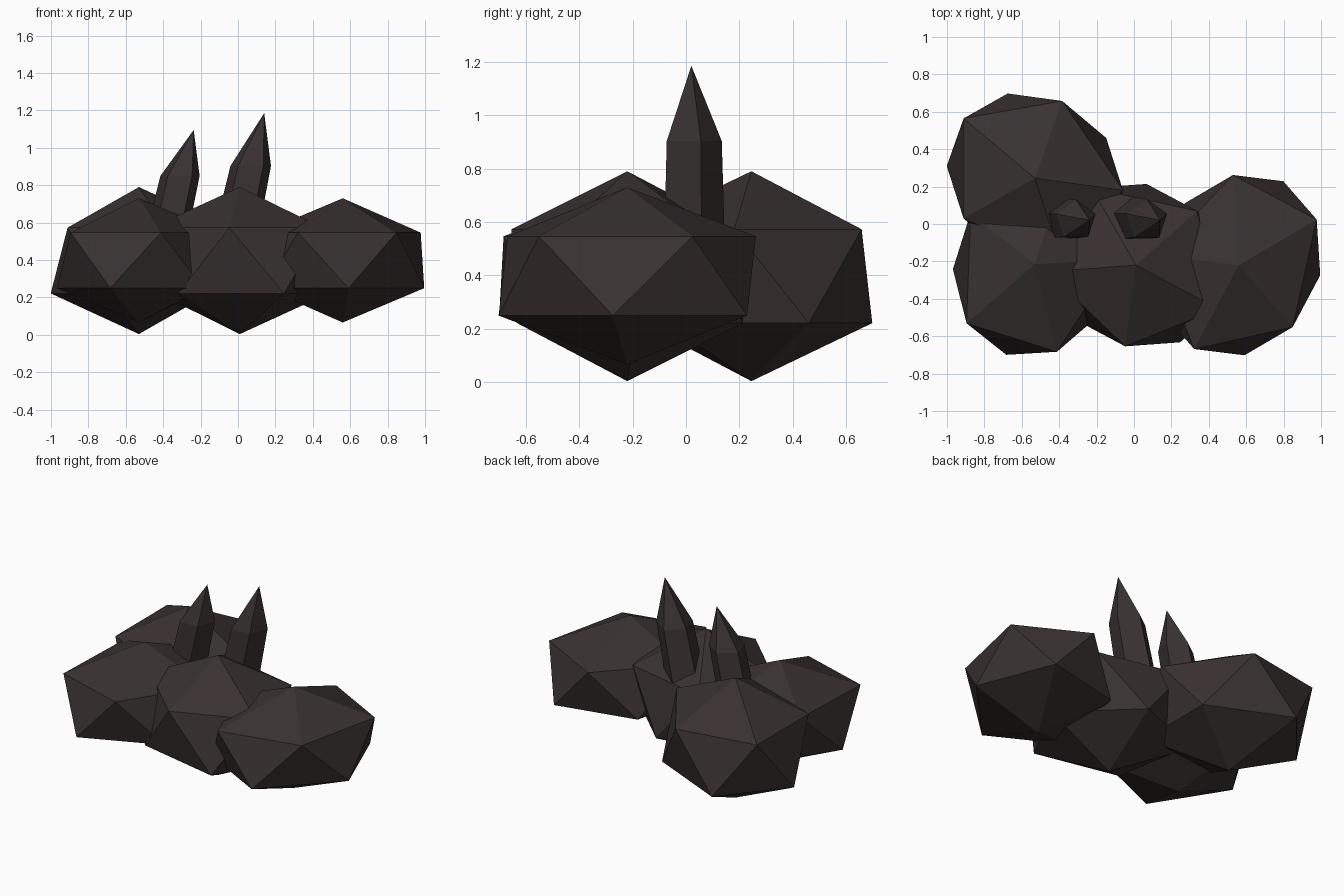
import bpy, bmesh
from math import radians, sin, cos, pi

cube = bpy.data.objects.get("Cube")
if cube:
    bpy.data.objects.remove(cube)

COLOR = (0.042, 0.031, 0.031, 1)
stone = bpy.data.materials.new("dark stone")
stone.use_nodes = True
stone.diffuse_color = COLOR
bsdf = stone.node_tree.nodes["Principled BSDF"]
bsdf.inputs["Base Color"].default_value = COLOR
bsdf.inputs["Roughness"].default_value = 0.9


def finish(name, bm):
    bmesh.ops.recalc_face_normals(bm, faces=bm.faces)
    mesh = bpy.data.meshes.new(name)
    bm.to_mesh(mesh)
    bm.free()
    mesh.materials.append(stone)
    obj = bpy.data.objects.new(name, mesh)
    bpy.context.collection.objects.link(obj)
    return obj


def boulder(name, center, scale, turn):
    """Flattened icosahedron turned about its upright axis."""
    bm = bmesh.new()
    bmesh.ops.create_icosphere(bm, subdivisions=1, radius=1)
    obj = finish(name, bm)
    obj.location = center
    obj.scale = scale
    obj.rotation_euler.z = radians(turn)


def spike(name, base, shoulder, tip):
    """Leaning five-sided shaft with a point; rings are (x, z, radius)."""
    y = 0.02
    bm = bmesh.new()
    rings = []
    for x, z, r in (base, shoulder):
        angles = [pi / 2 + i * 2 * pi / 5 for i in range(5)]
        rings.append([bm.verts.new((x + r * cos(a), y + r * sin(a), z)) for a in angles])
    low, high = rings
    point = bm.verts.new((tip[0], y, tip[1]))
    bm.faces.new(low)
    for i in range(5):
        j = (i + 1) % 5
        bm.faces.new((low[i], low[j], high[j], high[i]))
        bm.faces.new((high[i], high[j], point))
    finish(name, bm)


# Boulders: two tall, two low
TALL = (0.556, 0.482, 0.393)
LOW = (0.568, 0.482, 0.332)
boulder("back_boulder", (-0.53, 0.245, 0.397), TALL, 140)
boulder("middle_boulder", (0.01, -0.22, 0.397), TALL, 332)
boulder("right_boulder", (-0.53, -0.215, 0.398), LOW, 72.5)
boulder("left_boulder", (0.56, -0.22, 0.398), LOW, 242)

# Spikes rising between the boulders
spike("tall_spike", (-0.02, 0.5, 0.126), (0.068, 0.903, 0.114), (0.14, 1.185))
spike("short_spike", (-0.4, 0.45, 0.12), (-0.31, 0.85, 0.11), (-0.237, 1.095))
